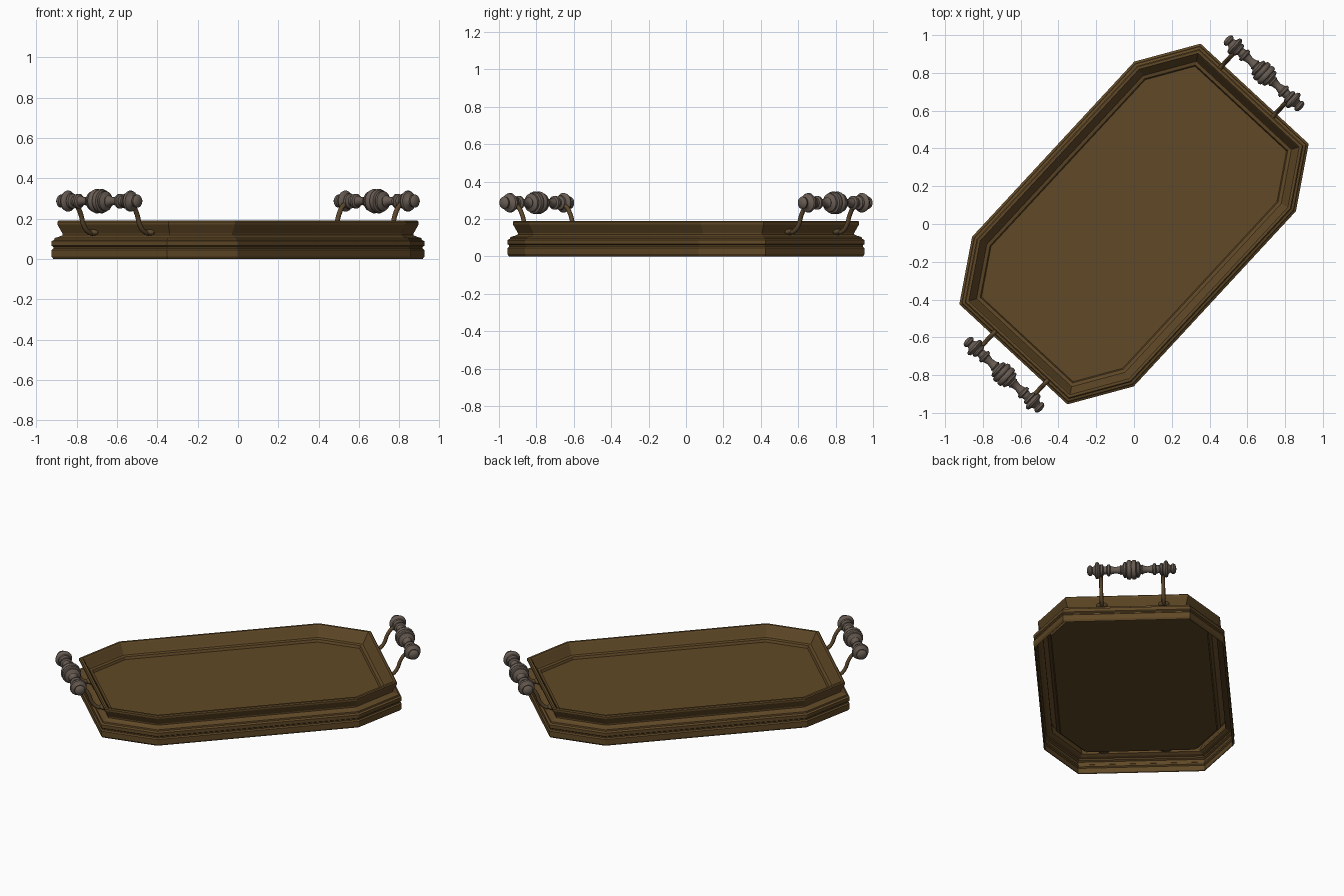
import bpy, bmesh, math
from mathutils import Vector

cube = bpy.data.objects.get("Cube")
if cube:
    bpy.data.objects.remove(cube, do_unlink=True)

YAW = math.radians(47.2)      # the tray lies diagonally
SIDE = 0.037                  # sideways shift of each handle


def material(name, rgb):
    m = bpy.data.materials.new(name)
    m.use_nodes = True
    m.diffuse_color = (*rgb, 1)
    bsdf = m.node_tree.nodes["Principled BSDF"]
    bsdf.inputs["Base Color"].default_value = (*rgb, 1)
    bsdf.inputs["Roughness"].default_value = 0.7
    return m


WOOD = material("brown wood", (0.118, 0.066, 0.020))
ROD = material("dark bronze", (0.105, 0.063, 0.026))
GREY = material("grey brown turned wood", (0.135, 0.105, 0.085))


def finish(name, bm, mat, yaw, smooth=False):
    mesh = bpy.data.meshes.new(name)
    bm.to_mesh(mesh)
    bm.free()
    mesh.materials.append(mat)
    ob = bpy.data.objects.new(name, mesh)
    bpy.context.collection.objects.link(ob)
    ob.rotation_euler.z = yaw
    if smooth:
        bpy.ops.object.select_all(action="DESELECT")
        ob.select_set(True)
        bpy.context.view_layer.objects.active = ob
        bpy.ops.object.shade_smooth_by_angle(angle=math.radians(40))
    return ob


def bridge(bm, a, b):
    n = len(a)
    for i in range(n):
        j = (i + 1) % n
        bm.faces.new((a[i], a[j], b[j], b[i]))


def octagon(inset):
    """Long octagon with every side moved inwards by the same distance."""
    length, width = 0.94 - inset, 0.583 - inset
    nx, ny = 0.531, 0.847
    reach = 0.94 * nx + 0.39 * ny - inset
    a = (length, (reach - nx * length) / ny)
    b = ((reach - ny * width) / nx, width)
    quarter = [a, b]
    half = quarter + [(-x, y) for x, y in reversed(quarter)]
    return half + [(-x, -y) for x, y in half]


# Tray: moulded shell, from the foot over the rim and down to the floor
moulding = [
    (0.008, 0.0), (0.0, 0.012), (0.0, 0.045), (0.008, 0.052), (0.008, 0.06),
    (0.0, 0.066), (0.0, 0.088), (0.012, 0.095), (0.014, 0.104), (0.034, 0.11),
    (0.05, 0.118), (0.05, 0.126), (0.026, 0.172), (0.026, 0.184), (0.032, 0.19),
    (0.046, 0.19), (0.052, 0.182), (0.078, 0.13), (0.084, 0.12), (0.102, 0.116),
    (0.108, 0.1),
]
bm = bmesh.new()
rings = [[bm.verts.new((x, y, z)) for x, y in octagon(d)] for d, z in moulding]
for a, b in zip(rings, rings[1:]):
    bridge(bm, a, b)
bm.faces.new(rings[-1])
tray = finish("tray", bm, WOOD, YAW)
shell = tray.modifiers.new("thickness", "SOLIDIFY")
shell.thickness = 0.004
shell.offset = -1


def lathe(profile, centre, axis, sides=20):
    """Turn (distance along axis, radius) pairs around an axis."""
    axis = Vector(axis).normalized()
    p = axis.orthogonal().normalized()
    q = axis.cross(p)
    bm = bmesh.new()
    rings = []
    for t, r in profile:
        ring = []
        for k in range(sides):
            ang = math.tau * k / sides
            ring.append(bm.verts.new(
                Vector(centre) + axis * t + (p * math.cos(ang) + q * math.sin(ang)) * r))
        rings.append(ring)
    for a, b in zip(rings, rings[1:]):
        bridge(bm, a, b)
    bm.faces.new(rings[0][::-1])
    bm.faces.new(rings[-1])
    return bm


# Half of the turned grip, from its middle to its end knob
half_grip = [
    (0.0, 0.051), (0.005, 0.058), (0.016, 0.061), (0.027, 0.057), (0.031, 0.046),
    (0.036, 0.05), (0.046, 0.049), (0.052, 0.036), (0.058, 0.026), (0.066, 0.031),
    (0.073, 0.024), (0.1, 0.019), (0.128, 0.026), (0.134, 0.036), (0.146, 0.037),
    (0.152, 0.026), (0.17, 0.024), (0.177, 0.037), (0.188, 0.039), (0.194, 0.032),
    (0.2, 0.046), (0.21, 0.053), (0.22, 0.049), (0.227, 0.03), (0.24, 0.022),
    (0.247, 0.031), (0.259, 0.033), (0.269, 0.024), (0.273, 0.008),
]
grip = [(-t, r) for t, r in reversed(half_grip[1:])] + half_grip

rosette = [(-0.02, 0.034), (0.006, 0.034), (0.014, 0.026), (0.022, 0.014)]
rod_path = [(0.88, 0.125), (0.93, 0.135), (0.963, 0.17), (0.982, 0.22),
            (1.01, 0.262), (1.053, 0.285)]


def make_rod(name, y, yaw):
    curve = bpy.data.curves.new(name, "CURVE")
    curve.dimensions = "3D"
    curve.bevel_depth = 0.012
    curve.bevel_resolution = 2
    curve.resolution_u = 5
    curve.use_fill_caps = True
    spline = curve.splines.new("BEZIER")
    spline.bezier_points.add(len(rod_path) - 1)
    for bp, (x, z) in zip(spline.bezier_points, rod_path):
        bp.co = (x, y, z)
        bp.handle_left_type = bp.handle_right_type = "AUTO"
    curve.materials.append(ROD)
    ob = bpy.data.objects.new(name, curve)
    bpy.context.collection.objects.link(ob)
    ob.rotation_euler.z = yaw


# One handle at each end, the second turned half a circle
for end, yaw in (("back", YAW), ("front", YAW + math.pi)):
    finish(end + "_grip", lathe(grip, (1.053, SIDE, 0.287), (0, 1, 0)), GREY, yaw, True)
    for side, y in (("left", SIDE - 0.19), ("right", SIDE + 0.19)):
        name = f"{end}_{side}_"
        make_rod(name + "rod", y, yaw)
        bm = lathe(rosette, (0, 0, 0), (1, 0, 0), 16)
        for v in bm.verts:                      # flattened mounting plate
            v.co = Vector((0.892 + v.co.x, y + v.co.y, 0.132 + v.co.z * 0.5))
        finish(name + "mount", bm, ROD, yaw, True)
